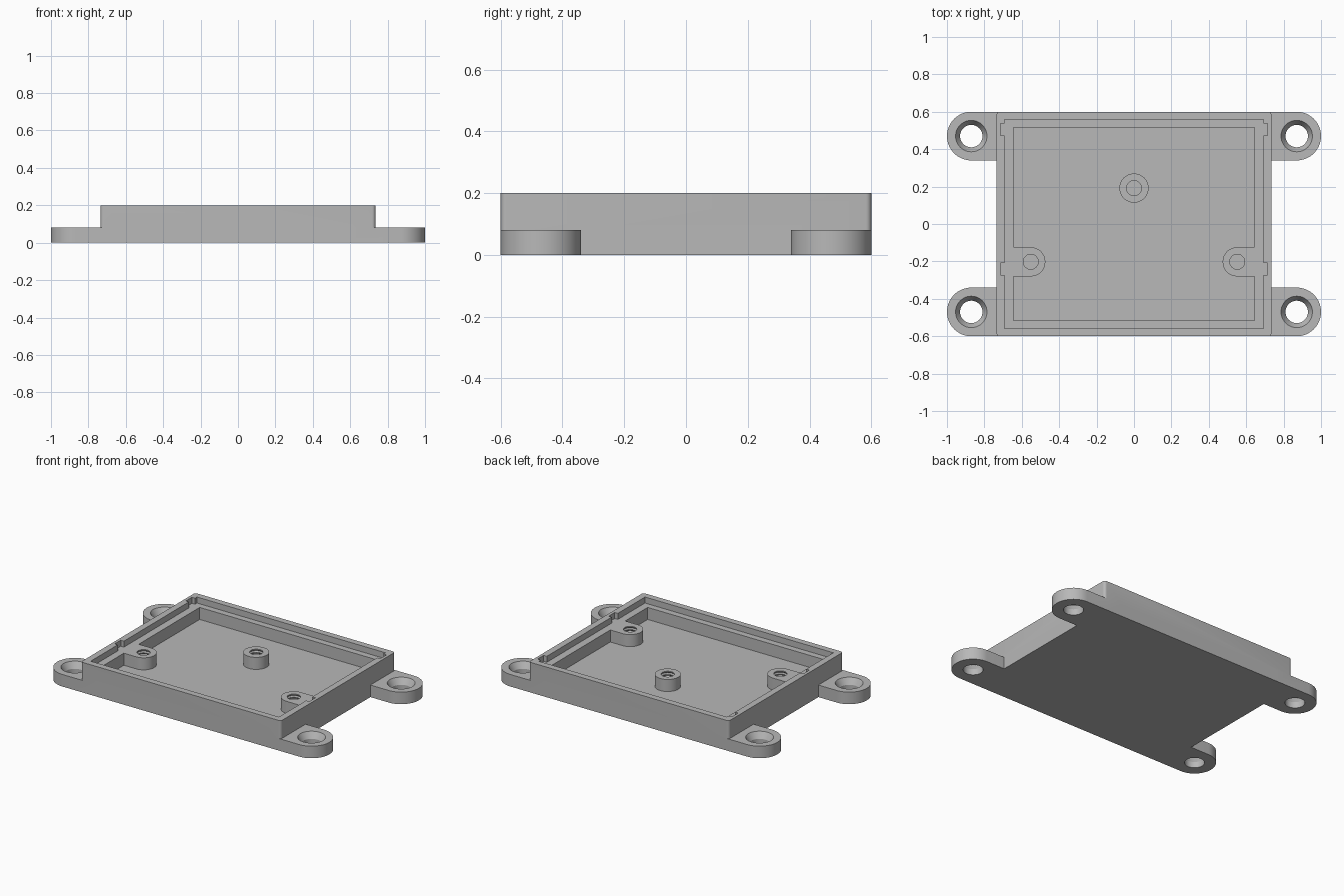
import bpy, bmesh
from math import cos, sin, pi, radians

if "Cube" in bpy.data.objects:
    bpy.data.objects.remove(bpy.data.objects["Cube"])

gray = bpy.data.materials.new("matte gray")
gray.diffuse_color = (0.48, 0.48, 0.48, 1)
gray.use_nodes = True
gray.node_tree.nodes["Principled BSDF"].inputs["Base Color"].default_value = gray.diffuse_color


def arc(cx, cy, r, a0, a1, n):
    """Points on an arc, angles in degrees."""
    return [(cx + r * cos(radians(a0 + (a1 - a0) * i / n)),
             cy + r * sin(radians(a0 + (a1 - a0) * i / n))) for i in range(n + 1)]


def rect(x0, x1, y0, y1):
    return [(x0, y0), (x1, y0), (x1, y1), (x0, y1)]


def finish(name, bm):
    bmesh.ops.recalc_face_normals(bm, faces=bm.faces)
    mesh = bpy.data.meshes.new(name)
    bm.to_mesh(mesh)
    bm.free()
    mesh.materials.append(gray)
    ob = bpy.data.objects.new(name, mesh)
    bpy.context.collection.objects.link(ob)
    return ob


def prism(name, outline, z0, z1):
    """Extrude a closed outline from z0 to z1."""
    bm = bmesh.new()
    face = bm.faces.new([bm.verts.new((x, y, z0)) for x, y in outline])
    top = bmesh.ops.extrude_face_region(bm, geom=[face])["geom"]
    bmesh.ops.translate(bm, vec=(0, 0, z1 - z0),
                        verts=[v for v in top if isinstance(v, bmesh.types.BMVert)])
    return finish(name, bm)


def lathe(name, cx, cy, profile, n=48):
    """Solid of revolution about a vertical axis, profile is (radius, z)."""
    bm = bmesh.new()
    rings = [[bm.verts.new((cx + r * cos(2 * pi * i / n), cy + r * sin(2 * pi * i / n), z))
              for i in range(n)] for r, z in profile]
    for a, b in zip(rings, rings[1:]):
        for i in range(n):
            j = (i + 1) % n
            bm.faces.new((a[i], a[j], b[j], b[i]))
    bm.faces.new(rings[0])
    bm.faces.new(rings[-1])
    return finish(name, bm)


def combine(target, tool, operation):
    """Boolean the tool into the target and discard the tool."""
    mod = target.modifiers.new(operation, "BOOLEAN")
    mod.operation, mod.solver, mod.object = operation, "EXACT", tool
    bpy.context.view_layer.objects.active = target
    bpy.ops.object.modifier_apply(modifier=mod.name)
    bpy.data.objects.remove(tool)


# Case body with slightly rounded vertical corners
X, Y, R = 0.735, 0.6, 0.018
outline = []
for sx, sy, a in ((1, 1, 0), (-1, 1, 90), (-1, -1, 180), (1, -1, 270)):
    outline += arc(sx * (X - R), sy * (Y - R), R, a, a + 90, 6)
case = prism("case", outline, 0, 0.2)

# Four rounded mounting lugs with countersunk holes
LX, LY, LR = 0.87, 0.47, 0.13
corners = [(sx, sy) for sx in (-1, 1) for sy in (-1, 1)]
for sx, sy in corners:
    shape = [(sx * x, sy * y) for x, y in
             [(0.6, LY - LR)] + arc(LX, LY, LR, -90, 90, 32) + [(0.6, LY + LR)]]
    combine(case, prism("lug", shape, 0, 0.08), "UNION")
for sx, sy in corners:
    hole = lathe("screw_hole", sx * LX, sy * LY,
                 [(0.06, -0.1), (0.06, 0.04), (0.084, 0.08), (0.084, 0.15)])
    combine(case, hole, "DIFFERENCE")

# Upper recess, leaving the thin rim and the ledge
combine(case, prism("recess", rect(-0.692, 0.692, -0.558, 0.558), 0.16, 0.3), "DIFFERENCE")

# Lower pocket, leaving two posts joined to the side walls
BX, BY, BR = 0.552, -0.202, 0.078
pocket = [(0.643, 0.516), (-0.643, 0.516), (-0.643, BY + BR)]
pocket += arc(-BX, BY, BR, 90, -90, 24)
pocket += [(-0.643, BY - BR), (-0.643, -0.516), (0.643, -0.516), (0.643, BY - BR)]
pocket += arc(BX, BY, BR, 270, 90, 24) + [(0.643, BY + BR)]
combine(case, prism("pocket", pocket, 0.08, 0.3), "DIFFERENCE")

# Free-standing post
combine(case, lathe("post", 0, 0.192, [(BR, 0.06), (BR, 0.16)]), "UNION")

# Grooved blind bores in the three posts
bore = [(0.04, 0.075)]
for i in range(4):
    z = 0.082 + i * 0.019
    bore += [(0.04, z), (0.046, z + 0.008), (0.04, z + 0.016)]
bore += [(0.04, 0.25)]
for x, y in ((-BX, BY), (BX, BY), (0, 0.192)):
    combine(case, lathe("bore", x, y, bore, 32), "DIFFERENCE")

# Clip notches in the inside of the side walls
for s in (-1, 1):
    for y0, y1 in ((0.473, 0.537), (-0.273, -0.209)):
        x0, x1 = sorted((s * 0.68, s * 0.715))
        combine(case, prism("notch", rect(x0, x1, y0, y1), 0.16, 0.3), "DIFFERENCE")

bpy.ops.object.select_all(action="DESELECT")
case.select_set(True)
bpy.context.view_layer.objects.active = case
bpy.ops.object.shade_smooth_by_angle(angle=radians(25))
